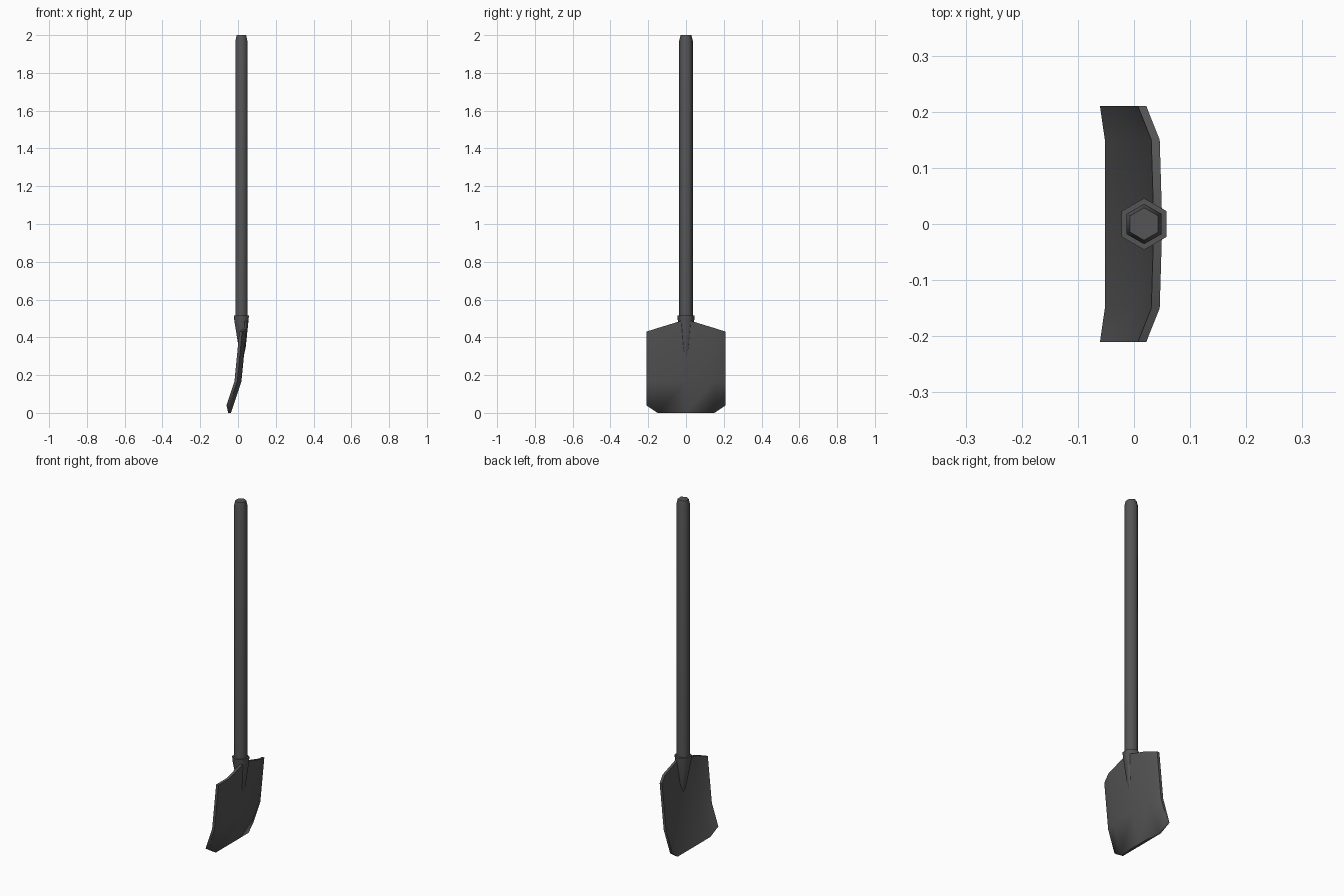
import bpy
import bmesh
from math import cos, sin, pi, radians

cube = bpy.data.objects.get("Cube")
if cube:
    bpy.data.objects.remove(cube, do_unlink=True)

# One dark grey for the whole tool
GREY = (0.09, 0.09, 0.09, 1)
metal = bpy.data.materials.new("dark grey")
metal.use_nodes = True
metal.diffuse_color = GREY
metal.node_tree.nodes["Principled BSDF"].inputs["Base Color"].default_value = GREY

AXIS_X = 0.018      # handle axis
THICKNESS = 0.015   # blade thickness
BEND_Z = 0.165      # height of the blade's crease


def finish(bm, name):
    bmesh.ops.recalc_face_normals(bm, faces=bm.faces)
    mesh = bpy.data.meshes.new(name)
    bm.to_mesh(mesh)
    bm.free()
    mesh.materials.append(metal)
    obj = bpy.data.objects.new(name, mesh)
    bpy.context.collection.objects.link(obj)
    bpy.ops.object.select_all(action="DESELECT")
    obj.select_set(True)
    bpy.context.view_layer.objects.active = obj
    bpy.ops.object.shade_smooth_by_angle(angle=radians(65))
    return obj


def hex_loft(name, sections):
    """Six-sided rod through (centre x, z, radius) sections, corners on +-y."""
    bm = bmesh.new()
    rings = []
    for cx, z, r in sections:
        angles = [pi / 6 + i * pi / 3 for i in range(6)]
        rings.append([bm.verts.new((cx + r * cos(a), r * sin(a), z)) for a in angles])
    for low, high in zip(rings, rings[1:]):
        for i in range(6):
            j = (i + 1) % 6
            bm.faces.new((low[i], low[j], high[j], high[i]))
    bm.faces.new(rings[0])
    bm.faces.new(rings[-1])
    return finish(bm, name)


def blade_x(z):
    """Front surface of the blade along its middle, leaning more below the crease."""
    slope = 0.333 if z < BEND_Z else 0.098
    return 0.003 + slope * (z - BEND_Z)


# Handle with a chamfered top
hex_loft("handle", [(AXIS_X, 0.46, 0.036), (AXIS_X, 1.97, 0.036), (AXIS_X, 2.0, 0.029)])

# Socket tapering into the blade
hex_loft("socket", [(0.024, 0.30, 0.008), (0.022, 0.35, 0.022),
                    (AXIS_X, 0.485, 0.043), (AXIS_X, 0.515, 0.046)])

# Blade: creased sheet with wings turned forward, then thickened
bm = bmesh.new()
columns = []
for y, bottom, top, shift in [(-0.21, 0.04, 0.43, 0.022), (-0.15, 0, 0.449, 0),
                              (0, 0, 0.495, 0),
                              (0.15, 0, 0.449, 0), (0.21, 0.04, 0.43, 0.022)]:
    columns.append([bm.verts.new((blade_x(z) - shift, y, z)) for z in (bottom, BEND_Z, top)])
for left, right in zip(columns, columns[1:]):
    for i in range(2):
        bm.faces.new((left[i], right[i], right[i + 1], left[i + 1]))
sheet = bm.faces[:]
back = bmesh.ops.extrude_face_region(bm, geom=sheet, use_keep_orig=True)
back_verts = [v for v in back["geom"] if isinstance(v, bmesh.types.BMVert)]
bmesh.ops.translate(bm, verts=back_verts, vec=(THICKNESS, 0, 0))
finish(bm, "blade")
